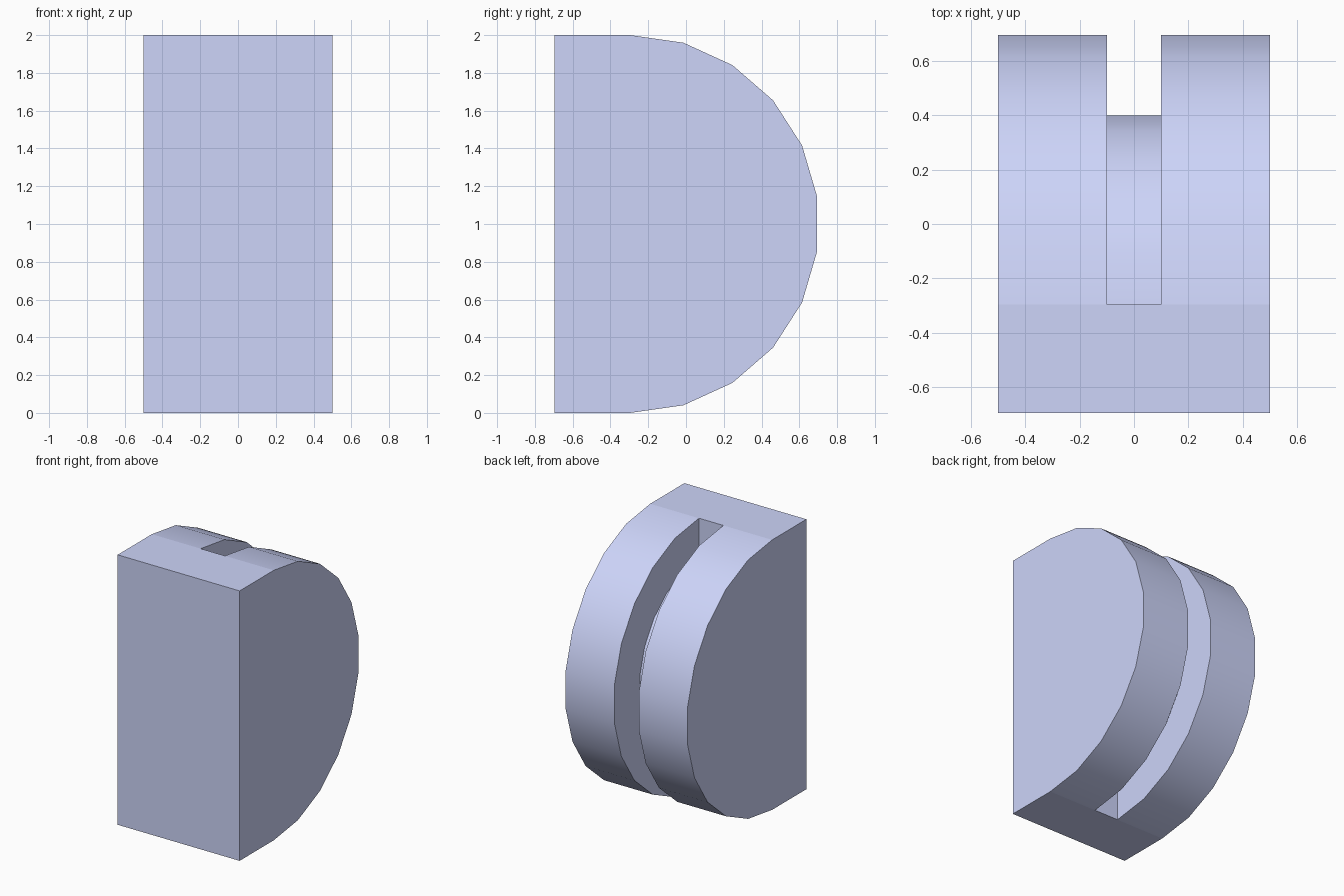
import bpy, bmesh, math

if "Cube" in bpy.data.objects:
    bpy.data.objects.remove(bpy.data.objects["Cube"])

CENTRE_Y, CENTRE_Z = -0.295, 1.0
SEGMENTS = 11

blue = bpy.data.materials.new("blue")
blue.diffuse_color = (0.61, 0.66, 0.95, 1)
blue.use_nodes = True
blue.node_tree.nodes["Principled BSDF"].inputs["Base Color"].default_value = blue.diffuse_color


def prism(name, profile, x0, x1, smooth=False):
    """Extrude a (y, z) profile along x."""
    bm = bmesh.new()
    face = bm.faces.new([bm.verts.new((x0, y, z)) for y, z in profile])
    ext = bmesh.ops.extrude_face_region(bm, geom=[face])
    verts = [v for v in ext["geom"] if isinstance(v, bmesh.types.BMVert)]
    bmesh.ops.translate(bm, verts=verts, vec=(x1 - x0, 0, 0))
    bmesh.ops.recalc_face_normals(bm, faces=bm.faces)
    mesh = bpy.data.meshes.new(name)
    bm.to_mesh(mesh)
    bm.free()
    mesh.materials.append(blue)
    obj = bpy.data.objects.new(name, mesh)
    bpy.context.collection.objects.link(obj)
    if smooth:
        bpy.ops.object.select_all(action='DESELECT')
        obj.select_set(True)
        bpy.context.view_layer.objects.active = obj
        bpy.ops.object.shade_smooth_by_angle(angle=math.radians(30))
    return obj


def half_disc(radius):
    angles = [math.pi * (i / SEGMENTS - 0.5) for i in range(SEGMENTS + 1)]
    return [(CENTRE_Y + radius * math.cos(a), CENTRE_Z + radius * math.sin(a))
            for a in angles]


# Flat block at the front
prism("front_block", [(-0.695, 0), (CENTRE_Y, 0), (CENTRE_Y, 2), (-0.695, 2)], -0.5, 0.5)

# Two rounded cheeks with a smaller core between them forming the groove
prism("left_cheek", half_disc(1.0), -0.5, -0.1, True)
prism("right_cheek", half_disc(1.0), 0.1, 0.5, True)
prism("groove_core", half_disc(0.7), -0.1, 0.1, True)
